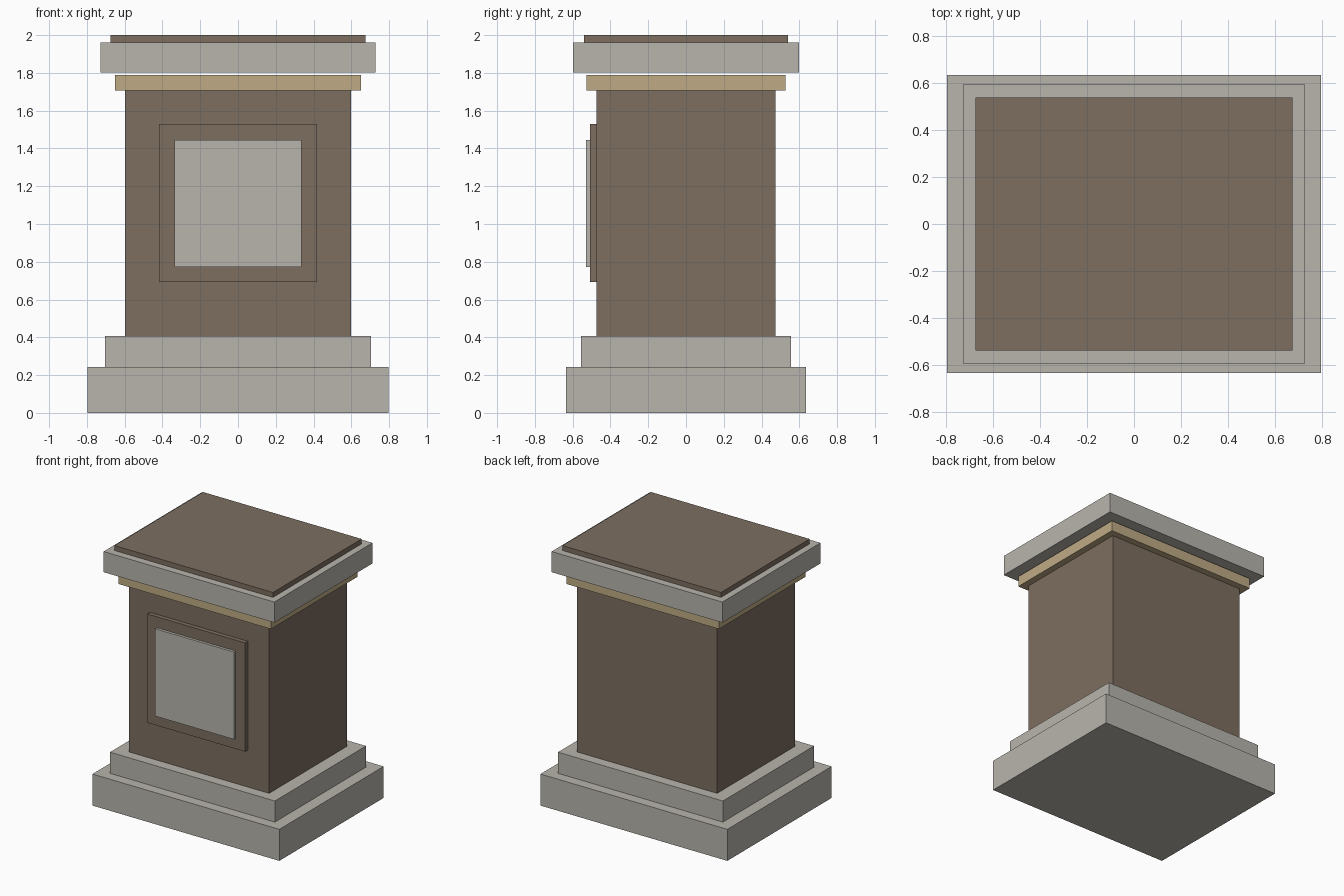
import bpy

if "Cube" in bpy.data.objects:
    bpy.data.objects.remove(bpy.data.objects["Cube"])


def material(name, rgb):
    # sRGB 0-255 to linear
    lin = [((c / 255 + 0.055) / 1.055) ** 2.4 for c in rgb]
    m = bpy.data.materials.new(name)
    m.diffuse_color = (*lin, 1)
    m.use_nodes = True
    m.node_tree.nodes["Principled BSDF"].inputs["Base Color"].default_value = m.diffuse_color
    return m


stone = material("pale_stone", (184, 181, 173))
brown = material("brown_stone", (125, 110, 96))
gold = material("dull_gold", (191, 171, 133))


def box(name, x, y, z, mat):
    """Box spanning the (min, max) ranges x, y, z."""
    bpy.ops.mesh.primitive_cube_add(size=1, location=[(a + b) / 2 for a, b in (x, y, z)])
    ob = bpy.context.object
    ob.name = name
    ob.scale = [b - a for a, b in (x, y, z)]
    bpy.ops.object.transform_apply(location=False, rotation=False, scale=True)
    ob.data.materials.append(mat)
    return ob


# Stacked tiers: name, half width, half depth, bottom, top, material
tiers = [
    ("plinth", 0.797, 0.635, 0.0, 0.243, stone),
    ("plinth_step", 0.703, 0.555, 0.243, 0.406, stone),
    ("shaft", 0.598, 0.475, 0.406, 1.706, brown),
    ("gold_moulding", 0.65, 0.527, 1.706, 1.788, gold),
    ("cornice", 0.728, 0.597, 1.803, 1.962, stone),
    ("top_slab", 0.676, 0.54, 1.962, 2.0, brown),
]
for name, hx, hy, z0, z1, mat in tiers:
    box(name, (-hx, hx), (-hy, hy), (z0, z1), mat)

# Raised panel on the front face
box("panel_frame", (-0.417, 0.417), (-0.509, -0.475), (0.692, 1.53), brown)
box("panel_plate", (-0.336, 0.336), (-0.53, -0.509), (0.773, 1.446), stone)
